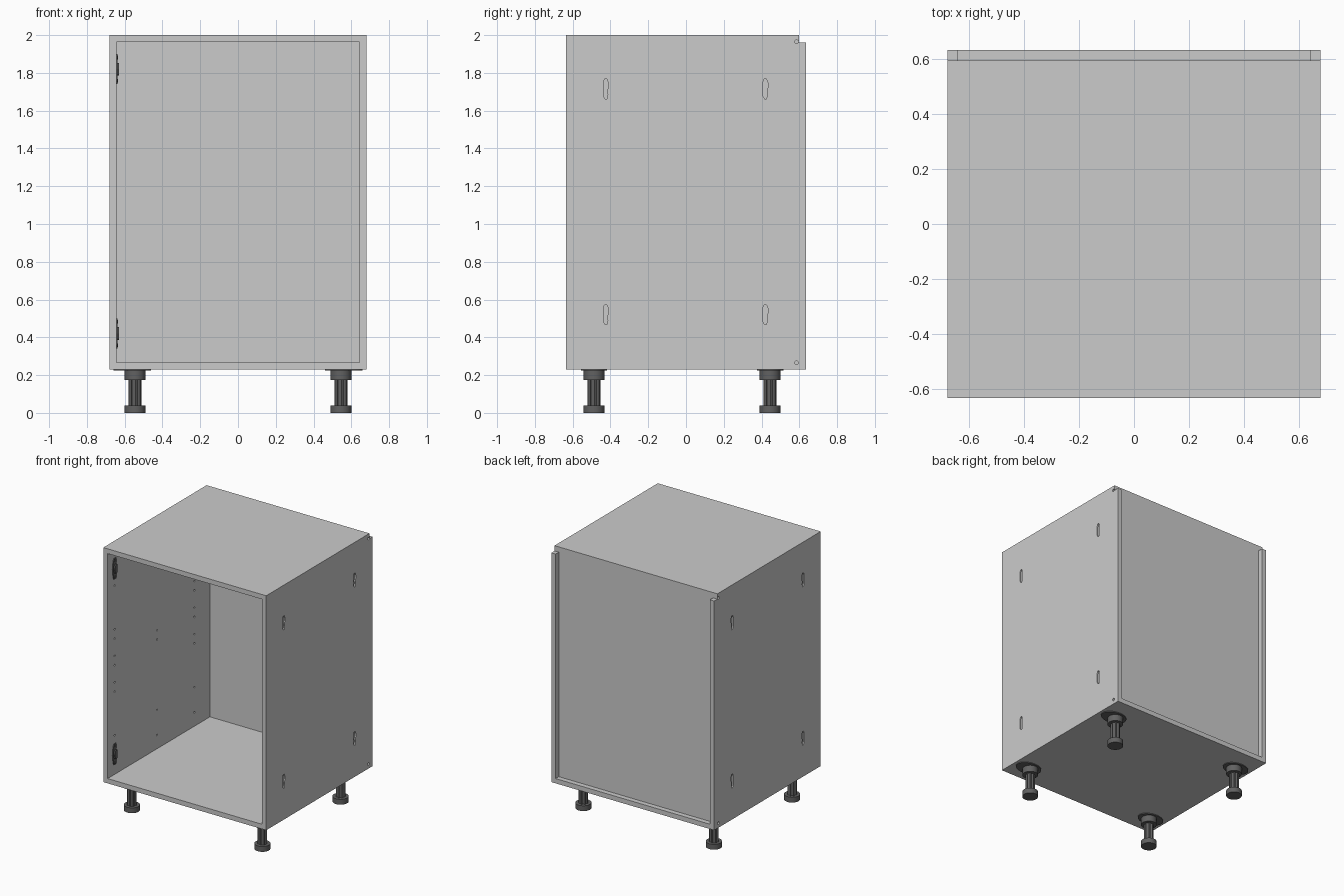
import bpy, bmesh
from math import sin, cos, pi

if "Cube" in bpy.data.objects:
    bpy.data.objects.remove(bpy.data.objects["Cube"])

W, D = 0.68, 0.635          # half width, half depth
Z0, Z1, T = 0.23, 2.0, 0.036  # bottom, top, board thickness
BACK = 0.597                # rear face of the back panel


def finish(name, bm, mat=None, smooth=False):
    bmesh.ops.recalc_face_normals(bm, faces=bm.faces)
    me = bpy.data.meshes.new(name)
    bm.to_mesh(me)
    bm.free()
    ob = bpy.data.objects.new(name, me)
    bpy.context.collection.objects.link(ob)
    if mat:
        me.materials.append(mat)
    if smooth:
        bpy.ops.object.select_all(action='DESELECT')
        ob.select_set(True)
        bpy.context.view_layer.objects.active = ob
        bpy.ops.object.shade_smooth_by_angle(angle=0.6)
    return ob


def prism(bm, pts, a, b, axis='x'):
    """Extrude an outline between a and b; outline is (y, z) for x, (x, y) for z."""
    place = (lambda p, h: (h, p[0], p[1])) if axis == 'x' else (lambda p, h: (p[0], p[1], h))
    lo = [bm.verts.new(place(p, a)) for p in pts]
    hi = [bm.verts.new(place(p, b)) for p in pts]
    bm.faces.new(lo)
    bm.faces.new(hi)
    for i in range(len(pts)):
        j = (i + 1) % len(pts)
        bm.faces.new((lo[i], lo[j], hi[j], hi[i]))


def ring(cx, cy, rx, ry, n):
    return [(cx + rx * cos(2 * pi * i / n), cy + ry * sin(2 * pi * i / n)) for i in range(n)]


def box(name, x, y, z):
    bm = bmesh.new()
    prism(bm, [(y[0], z[0]), (y[1], z[0]), (y[1], z[1]), (y[0], z[1])], *x)
    return finish(name, bm)


def cut(target, cutter):
    cutter.hide_render = True
    m = target.modifiers.new('cut', 'BOOLEAN')
    m.operation, m.solver, m.object = 'DIFFERENCE', 'EXACT', cutter
    bpy.context.view_layer.objects.active = target
    bpy.ops.object.modifier_apply(modifier=m.name)
    bpy.data.objects.remove(cutter)


dark = bpy.data.materials.new('dark_plastic')
dark.diffuse_color = (0.12, 0.12, 0.12, 1)
dark.use_nodes = True
dark.node_tree.nodes["Principled BSDF"].inputs["Base Color"].default_value = dark.diffuse_color

# Carcass: open box with a step along the top rear edge
carcass = box('carcass', (-W, W), (-D, D), (Z0, Z1))
cut(carcass, box('opening_cutter', (-W + T, W - T), (-1, 1), (Z0 + T, Z1 - T)))
cut(carcass, box('step_cutter', (-1, 1), (BACK, 1), (Z1 - 0.04, 3)))

# Shallow outer slots, rear pin holes and inner shelf holes on both sides
slot = [(-.013, -.035), (-.004, -.052), (.006, -.052), (.011, -.03), (.008, -.01),
        (.015, .012), (.015, .03), (.006, .052), (-.006, .052), (-.013, .035)]
rows = [0.37, 0.56, 0.89, 0.96, 1.09, 1.16, 1.29, 1.36, 1.69, 1.87]
bm = bmesh.new()
for s in (-1, 1):
    for y in (-0.425, 0.42):
        for z in (0.52, 1.715):
            prism(bm, [(y + p, z + q) for p, q in slot], s * (W - 0.01), s * (W + 0.02))
    for z in (0.265, 1.965):
        prism(bm, ring(0.585, z, 0.01, 0.01, 12), s * (W - 0.015), s * (W + 0.02))
    holes = [(y, z) for y in (-0.55, 0.4) for z in rows]
    holes += [(-0.045, z) for z in (0.37, 0.56, 1.09, 1.16)]
    for y, z in holes:
        prism(bm, ring(y, z, 0.007, 0.007, 10), s * (W - T - 0.02), s * (W - T + 0.012))
cut(carcass, finish('detail_cutter', bm))

# Back panel, flush with the rear edge of the top
box('back_panel', (-W + T, W - T), (BACK - 0.012, BACK), (Z0 + T, Z1 - T))

# Hinge mounting plates on the left inner wall
plate = [(-.012, -.08), (.012, -.08), (.022, -.06), (.016, -.035), (.022, 0),
         (.016, .035), (.022, .06), (.012, .08), (-.012, .08), (-.022, .06),
         (-.026, .03), (-.03, 0), (-.026, -.03), (-.022, -.06)]
xw = -W + T
for label, zc in (('lower', 0.42), ('upper', 1.82)):
    bm = bmesh.new()
    prism(bm, [(-0.55 + p, zc + q) for p, q in plate], xw, xw + 0.005)
    prism(bm, [(-0.55 + p * 0.6, zc + q * 0.42) for p, q in plate], xw + 0.004, xw + 0.015)
    for q in (-0.062, 0.062):
        prism(bm, ring(-0.55, zc + q, 0.01, 0.01, 12), xw + 0.004, xw + 0.008)
    finish(label + '_hinge_plate', bm, dark)

# Adjustable legs: flange, collar, fluted shaft and foot
for side, sx in (('left', -1), ('right', 1)):
    for end, y in (('front', -0.487), ('back', 0.445)):
        x = sx * 0.545
        bm = bmesh.new()
        prism(bm, ring(x + sx * 0.015, y, 0.1, 0.07, 32), 0.224, Z0, 'z')
        prism(bm, ring(x, y, 0.055, 0.055, 32), 0.175, 0.225, 'z')
        flute = [(x + r * cos(a), y + r * sin(a)) for r, a in
                 (((0.034, 0.034, 0.028, 0.028)[i % 4], 2 * pi * (i + 0.5) / 32) for i in range(32))]
        prism(bm, flute, 0.035, 0.18, 'z')
        prism(bm, ring(x, y, 0.055, 0.055, 32), 0.0, 0.04, 'z')
        finish(f'{end}_{side}_leg', bm, dark, smooth=True)
